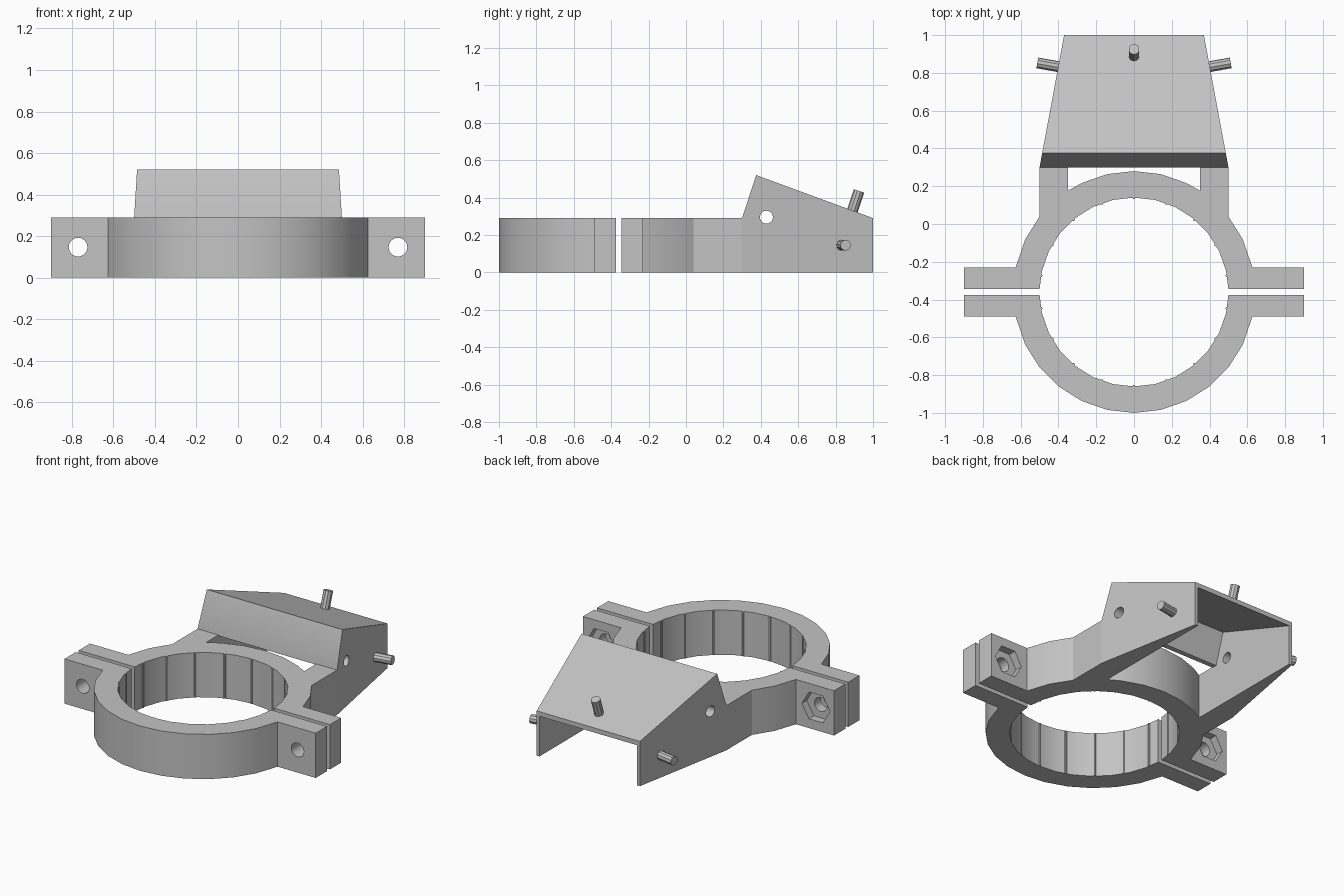
import bpy, bmesh
from math import sin, cos, asin, acos, pi, radians
from mathutils import Vector

if "Cube" in bpy.data.objects:
    bpy.data.objects.remove(bpy.data.objects["Cube"], do_unlink=True)

GREY = (0.55, 0.55, 0.55, 1)
grey = bpy.data.materials.new("light_grey")
grey.use_nodes = True
grey.diffuse_color = GREY
grey.node_tree.nodes["Principled BSDF"].inputs["Base Color"].default_value = GREY

CY, R_OUT, R_IN = -0.36, 0.64, 0.5   # clamp centre and radii
HEIGHT, GAP, EAR_END, EAR_DEPTH = 0.29, 0.015, 0.9, 0.13
ARM_OUT, ARM_IN, ARM_END = 0.5, 0.35, 0.3
BOLT_X, BOLT_Z = 0.77, 0.147


def finish(name, bm):
    bmesh.ops.recalc_face_normals(bm, faces=bm.faces)
    mesh = bpy.data.meshes.new(name)
    bm.to_mesh(mesh)
    bm.free()
    mesh.materials.append(grey)
    obj = bpy.data.objects.new(name, mesh)
    bpy.context.collection.objects.link(obj)
    return obj


def prism(name, start, end):
    """Solid between two matching loops of points."""
    bm = bmesh.new()
    a = [bm.verts.new(p) for p in start]
    b = [bm.verts.new(p) for p in end]
    bm.faces.new(a)
    bm.faces.new(b[::-1])
    for i in range(len(a)):
        j = (i + 1) % len(a)
        bm.faces.new((a[i], a[j], b[j], b[i]))
    return finish(name, bm)


def rod(name, start, end, radius, sides):
    start, end = Vector(start), Vector(end)
    axis = end - start
    bm = bmesh.new()
    bmesh.ops.create_cone(bm, cap_ends=True, segments=sides, radius1=radius,
                          radius2=radius, depth=axis.length)
    turn = Vector((0, 0, 1)).rotation_difference(axis.normalized())
    bmesh.ops.rotate(bm, verts=bm.verts, matrix=turn.to_matrix())
    bmesh.ops.translate(bm, verts=bm.verts, vec=(start + end) / 2)
    return finish(name, bm)


def cut(obj, cutter):
    mod = obj.modifiers.new("cut", 'BOOLEAN')
    mod.operation, mod.solver, mod.object = 'DIFFERENCE', 'EXACT', cutter
    bpy.context.view_layer.objects.active = obj
    bpy.ops.object.modifier_apply(modifier=mod.name)
    bpy.data.objects.remove(cutter, do_unlink=True)


def smooth(obj):
    bpy.ops.object.select_all(action='DESELECT')
    obj.select_set(True)
    bpy.context.view_layer.objects.active = obj
    bpy.ops.object.shade_smooth_by_angle(angle=radians(30))


def arc(radius, a, b):
    """Arc points, with inner vertices on an even grid."""
    step = 2 * pi / 28
    grid = [pi / 2 + step * k for k in range(-7, 8)]
    mids = [t for t in grid if a + 0.03 < t < b - 0.03]
    return [(radius * cos(t), radius * sin(t)) for t in [a] + mids + [b]]


def clamp_half(name, sign, with_arms):
    ear = asin(EAR_DEPTH / R_OUT)
    lip = asin(GAP / R_IN)
    if with_arms:
        a, b = acos(ARM_OUT / R_OUT), acos(ARM_IN / R_OUT)
        end = ARM_END - CY
        side = arc(R_OUT, ear, a) + [(ARM_OUT, end), (ARM_IN, end)]
        mirrored = [(-x, y) for x, y in side[::-1]]
        outer = side + arc(R_OUT, b, pi - b) + mirrored
    else:
        outer = arc(R_OUT, ear, pi - ear)
    loop = [(EAR_END, GAP), (EAR_END, EAR_DEPTH)] + outer
    loop += [(-EAR_END, EAR_DEPTH), (-EAR_END, GAP)]
    loop += arc(R_IN, lip, pi - lip)[::-1]
    obj = prism(name, [(x, CY + sign * y, 0) for x, y in loop],
                [(x, CY + sign * y, HEIGHT) for x, y in loop])
    for x in (-BOLT_X, BOLT_X):
        cut(obj, rod("bolt_cutter", (x, CY - 0.3, BOLT_Z), (x, CY + 0.3, BOLT_Z), 0.045, 24))
    return obj


# Two clamp halves; the rear one has arms and hexagonal nut pockets
front_clamp = clamp_half("front_clamp", -1, False)
rear_clamp = clamp_half("rear_clamp", 1, True)
for x in (-BOLT_X, BOLT_X):
    hexagon = [(x + 0.1 * cos(k * pi / 3), BOLT_Z + 0.1 * sin(k * pi / 3)) for k in range(6)]
    cut(rear_clamp, prism("nut_cutter", [(p, CY + 0.08, z) for p, z in hexagon],
                          [(p, CY + 0.2, z) for p, z in hexagon]))

# Tapered hood, hollow below and open at the rear


def half_width(y):
    return 0.5 - 0.13 * (y - ARM_END) / 0.7


outline = [(ARM_END, 0), (ARM_END, HEIGHT), (0.375, 0.52), (1, HEIGHT), (1, 0)]
hood = prism("hood", [(-half_width(y), y, z) for y, z in outline],
             [(half_width(y), y, z) for y, z in outline])
hollow = [(0.2, -0.1), (0.2, 0.285), (0.333, 0.285), (0.396, 0.482), (1.1, 0.223), (1.1, -0.1)]
cut(hood, prism("hollow_cutter", [(-ARM_IN, y, z) for y, z in hollow],
                [(ARM_IN, y, z) for y, z in hollow]))
cut(hood, rod("side_hole_cutter", (-0.7, 0.43, 0.295), (0.7, 0.43, 0.295), 0.035, 16))

# Grip ridges along the bore
ridges = []
for k in range(18):
    t = radians(10 + 20 * k)
    x, y = R_IN * cos(t), CY + R_IN * sin(t)
    ridges.append(rod("grip_ridge", (x, y, 0.001), (x, y, HEIGHT - 0.001), 0.008, 8))

# Pins standing square to the hood walls
pins = [rod("top_pin", (0, 0.885, 0.315), (0, 0.925, 0.435), 0.029, 10)]
for side, label in ((1, "left_pin"), (-1, "right_pin")):
    pins.append(rod(label, (side * 0.385, 0.83, 0.145), (side * 0.512, 0.853, 0.145), 0.029, 10))

for part in [front_clamp, rear_clamp, hood] + ridges + pins:
    smooth(part)
